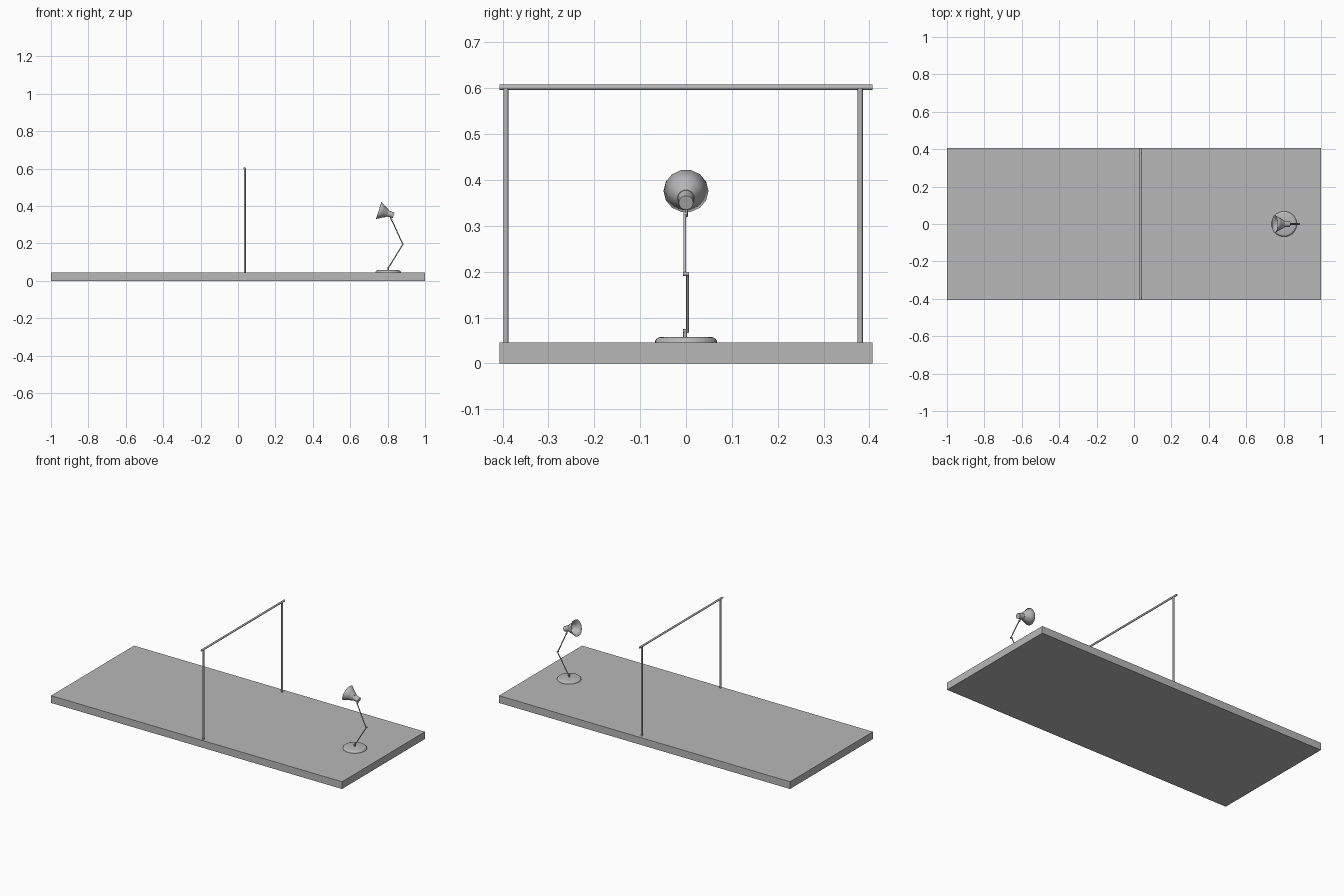
import bpy, bmesh, math
from mathutils import Vector

if "Cube" in bpy.data.objects:
    bpy.data.objects.remove(bpy.data.objects["Cube"])

grey = bpy.data.materials.new("mid grey")
grey.diffuse_color = (0.48, 0.48, 0.48, 1)
grey.use_nodes = True
grey.node_tree.nodes["Principled BSDF"].inputs["Base Color"].default_value = grey.diffuse_color


def finish(name, bm, smooth=True):
    """Turn a bmesh into a named object with the grey material."""
    bmesh.ops.recalc_face_normals(bm, faces=bm.faces)
    mesh = bpy.data.meshes.new(name)
    bm.to_mesh(mesh)
    bm.free()
    mesh.materials.append(grey)
    ob = bpy.data.objects.new(name, mesh)
    bpy.context.collection.objects.link(ob)
    if smooth:
        bpy.ops.object.select_all(action='DESELECT')
        ob.select_set(True)
        bpy.context.view_layer.objects.active = ob
        bpy.ops.object.shade_smooth_by_angle(angle=math.radians(35))
    return ob


def lathe(name, origin, axis, profile, sides, cap_start=True, cap_end=True):
    """Sweep (distance along axis, radius) pairs around an axis."""
    bm = bmesh.new()
    turn = Vector(axis).to_track_quat('Z', 'Y')
    rings = []
    for t, r in profile:
        ring = []
        for i in range(sides):
            a = 2 * math.pi * i / sides
            p = Vector((r * math.cos(a), r * math.sin(a), t))
            ring.append(bm.verts.new(Vector(origin) + turn @ p))
        rings.append(ring)
    for a, b in zip(rings, rings[1:]):
        for i in range(sides):
            j = (i + 1) % sides
            bm.faces.new((a[i], a[j], b[j], b[i]))
    if cap_start:
        bm.faces.new(rings[0][::-1])
    if cap_end:
        bm.faces.new(rings[-1])
    return finish(name, bm)


def rod(name, start, end, radius, sides=12):
    d = Vector(end) - Vector(start)
    return lathe(name, start, d, [(0, radius), (d.length, radius)], sides)


# Table slab
bm = bmesh.new()
bmesh.ops.create_cube(bm, size=1)
for v in bm.verts:
    v.co = (v.co.x * 2, v.co.y * 0.814, (v.co.z + 0.5) * 0.045)
finish("slab", bm, smooth=False)

# Overhead frame: two posts and a crossbar
for label, y in (("front", -0.393), ("back", 0.380)):
    rod(label + "_post", (0.037, y, 0.045), (0.037, y, 0.6), 0.0056)
rod("crossbar", (0.034, -0.407, 0.602), (0.034, 0.407, 0.602), 0.0058)

# Lamp foot with a rounded rim, and its short stem
lathe("lamp_base", (0.803, 0, 0.045), (0, 0, 1),
      [(0, 0.068), (0.004, 0.0675), (0.008, 0.065), (0.011, 0.061), (0.0125, 0.056)], 32)
rod("lamp_stem", (0.803, -0.002, 0.055), (0.803, -0.002, 0.075), 0.004)

# Jointed arm, with the two halves side by side
rod("lower_arm", (0.803, 0.0035, 0.068), (0.882, 0.0035, 0.196), 0.003)
rod("upper_arm", (0.882, -0.0025, 0.194), (0.820, -0.0025, 0.330), 0.003)
rod("base_hinge", (0.803, -0.006, 0.071), (0.803, 0.006, 0.071), 0.0042)
rod("elbow_hinge", (0.882, -0.006, 0.195), (0.882, 0.006, 0.195), 0.0042)
rod("head_hinge", (0.821, -0.005, 0.326), (0.821, 0.003, 0.326), 0.004)
rod("head_bracket", (0.821, 0.001, 0.320), (0.812, 0.001, 0.352), 0.003)

# Lamp head: open cone shade and closed socket behind it
mouth = Vector((0.753, 0, 0.376))
back = Vector((math.cos(math.radians(18)), 0, -math.sin(math.radians(18))))
shade = lathe("lamp_shade", mouth, back,
              [(0, 0.049), (0.022, 0.035), (0.042, 0.025), (0.050, 0.019)], 14,
              cap_start=False)
shell = shade.modifiers.new("thickness", 'SOLIDIFY')
shell.thickness = 0.0015
shell.offset = -1
lathe("lamp_socket", mouth, back,
      [(0.048, 0.018), (0.066, 0.0165), (0.083, 0.016)], 14)
